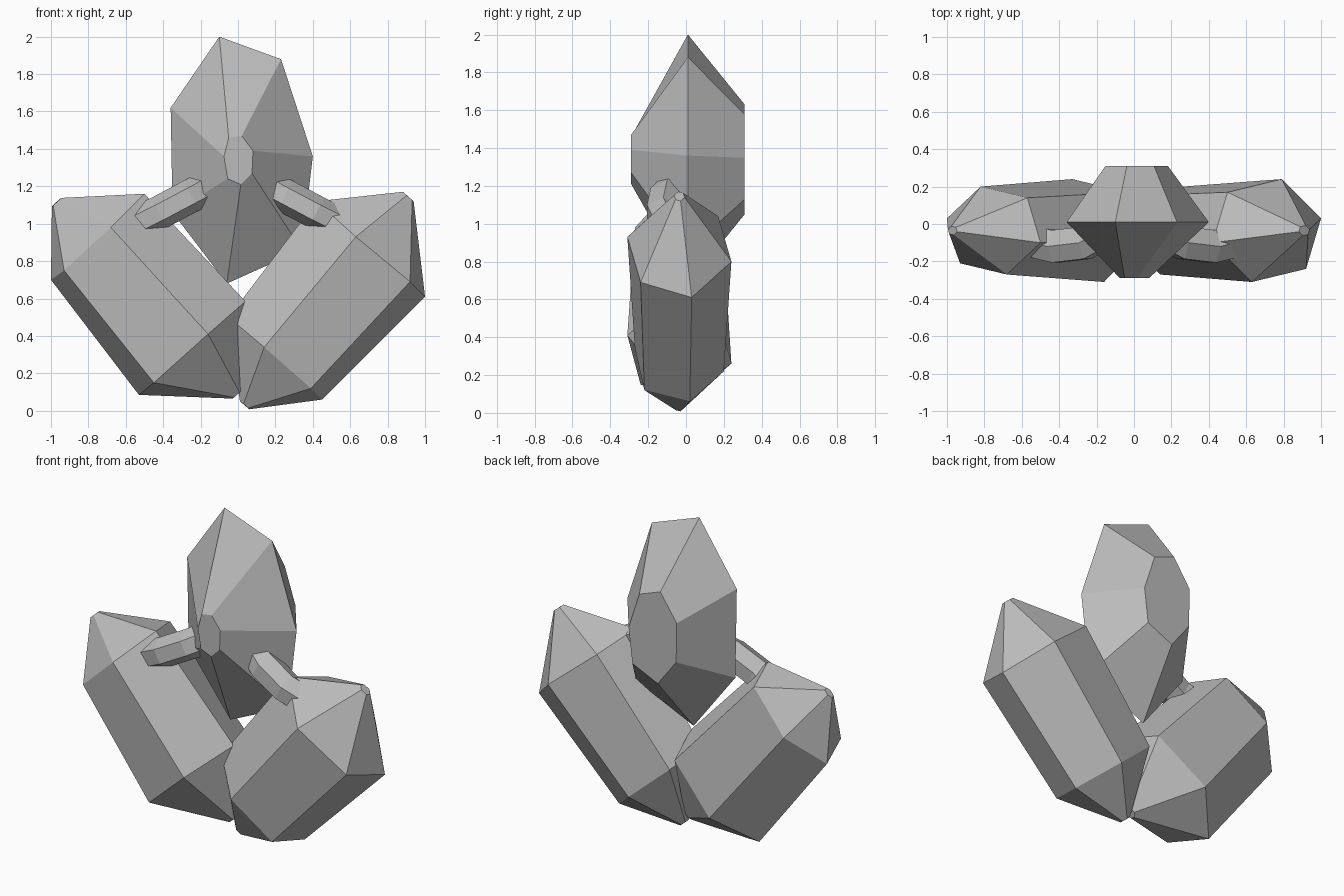
import bpy
import bmesh
import math
from mathutils import Vector

default = bpy.data.objects.get("Cube")
if default:
    bpy.data.objects.remove(default, do_unlink=True)

stone = bpy.data.materials.new("stone grey")
stone.use_nodes = True
GREY = (0.5, 0.5, 0.5, 1)
stone.diffuse_color = GREY
stone.node_tree.nodes["Principled BSDF"].inputs["Base Color"].default_value = GREY


def loft(name, rings):
    """Skin a list of equal rings and cap both ends."""
    bm = bmesh.new()
    loops = [[bm.verts.new(p) for p in ring] for ring in rings]
    n = len(loops[0])
    for a, b in zip(loops, loops[1:]):
        for i in range(n):
            j = (i + 1) % n
            bm.faces.new((a[i], a[j], b[j], b[i]))
    bm.faces.new(loops[0])
    bm.faces.new(loops[-1])
    bmesh.ops.recalc_face_normals(bm, faces=bm.faces)
    mesh = bpy.data.meshes.new(name)
    bm.to_mesh(mesh)
    bm.free()
    mesh.materials.append(stone)
    obj = bpy.data.objects.new(name, mesh)
    bpy.context.collection.objects.link(obj)
    return obj


def hexagon(center, half):
    """Six corners from three, the others lying opposite the centre."""
    c = Vector(center)
    pts = [Vector(p) for p in half]
    return pts + [2 * c - p for p in pts]


def tip(ring, center, point, size=0.1):
    c, t = Vector(center), Vector(point)
    return [t + (p - c) * size for p in ring]


def crystal(name, top_c, top_half, top_tip, low_c, low_half, low_tip):
    top, low = hexagon(top_c, top_half), hexagon(low_c, low_half)
    loft(name, [tip(top, top_c, top_tip), top, low, tip(low, low_c, low_tip)])


# Central faceted stone: waist outline, small front table, larger back table
waist = [(-0.1, 2.0), (0.23, 1.88), (0.4, 1.36), (0.34, 0.86),
         (-0.06, 0.68), (-0.35, 1.06), (-0.36, 1.62)]
table = [(-0.05, 1.46), (0.02, 1.47), (0.08, 1.39), (0.075, 1.27),
         (0.015, 1.21), (-0.055, 1.24), (-0.075, 1.36)]
back = [(0.01 + (x - 0.01) * 0.44, 1.34 + (z - 1.34) * 0.44) for x, z in waist]
loft("central_stone", [[(x, y, z) for x, z in outline] for y, outline in
                       ((-0.29, table), (0.01, waist), (0.31, back))])

# Two long leaning crystals with pointed ends
crystal("right_crystal",
        (-0.75, -0.035, 0.93),
        [(-1.0, 0.03, 0.70), (-0.93, -0.21, 0.75), (-0.68, -0.27, 0.98)],
        (-0.97, -0.035, 1.115),
        (-0.245, -0.035, 0.335),
        [(-0.53, 0.03, 0.085), (-0.45, -0.24, 0.15), (-0.16, -0.31, 0.41)],
        (0.0, -0.035, 0.09))
crystal("left_crystal",
        (0.71, -0.035, 0.865),
        [(1.0, 0.03, 0.61), (0.92, -0.24, 0.69), (0.63, -0.31, 0.93)],
        (0.91, -0.035, 1.145),
        (0.2, -0.035, 0.28),
        [(0.45, 0.02, 0.06), (0.39, -0.22, 0.12), (0.14, -0.27, 0.34)],
        (0.035, -0.035, 0.03))

# Short bent six-sided links joining the stone to the crystals
path = [Vector(p) for p in ((0.1, -0.02, 1.23), (0.25, -0.10, 1.15),
                            (0.42, -0.12, 1.06), (0.54, -0.09, 1.0))]
up = Vector((0.47, 0, 0.88))
front = Vector((0, -1, 0))
angles = [math.radians(30 + 60 * i) for i in range(6)]
for side, name in ((1, "left_link"), (-1, "right_link")):
    rings = []
    for p in path:
        ring = [p + front * 0.1 * math.cos(a) + up * 0.09 * math.sin(a) for a in angles]
        rings.append([(side * v.x, v.y, v.z) for v in ring])
    loft(name, rings)
